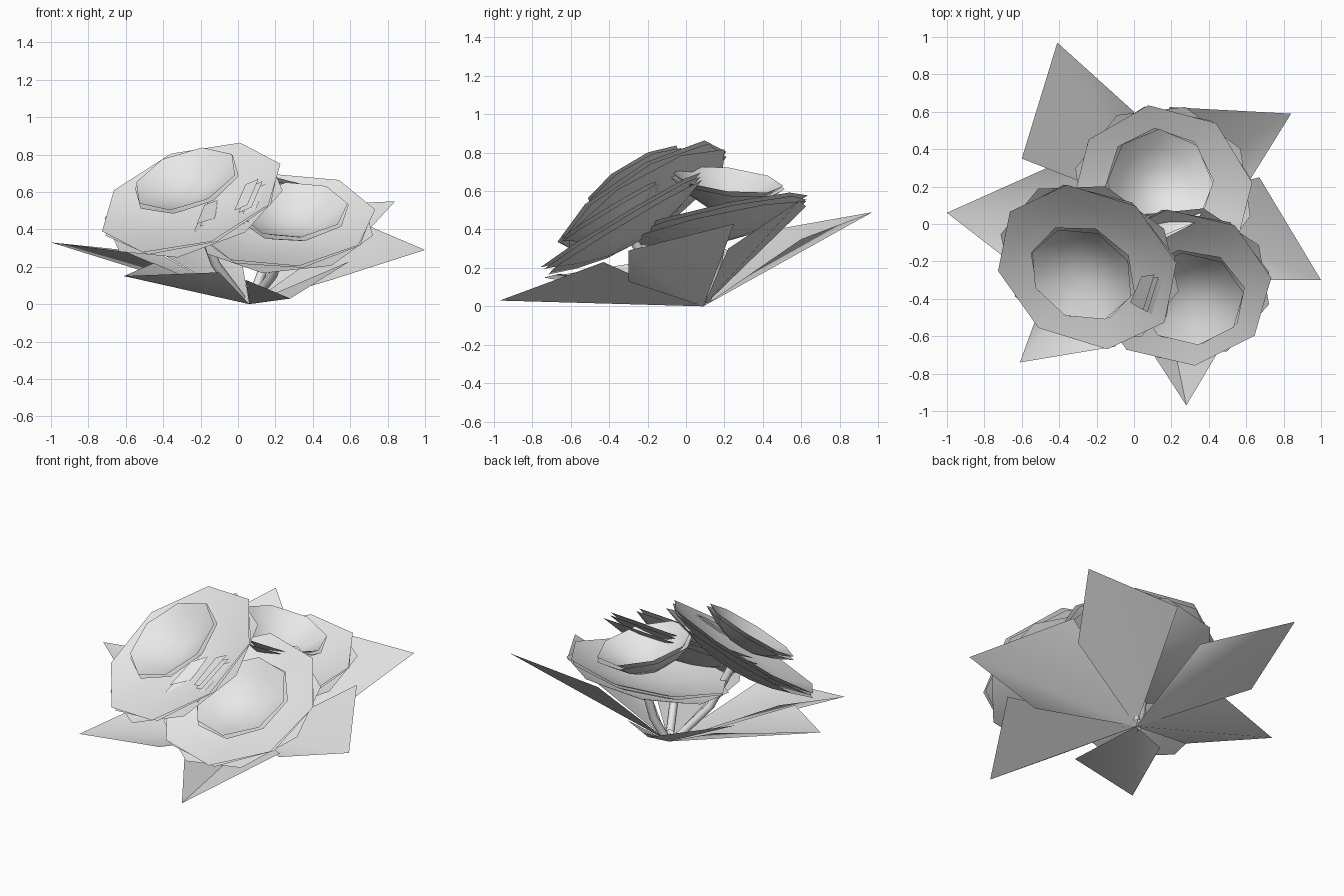
import bpy
import math
from mathutils import Vector, Matrix

cube = bpy.data.objects.get("Cube")
if cube:
    bpy.data.objects.remove(cube, do_unlink=True)

grey = bpy.data.materials.new("pale_grey")
grey.use_nodes = True
COLOUR = (0.8, 0.8, 0.8, 1)
grey.diffuse_color = COLOUR
grey.node_tree.nodes["Principled BSDF"].inputs["Base Color"].default_value = COLOUR


def make(name, verts, faces, angle=35):
    mesh = bpy.data.meshes.new(name)
    mesh.from_pydata([tuple(v) for v in verts], [], faces)
    mesh.materials.append(grey)
    obj = bpy.data.objects.new(name, mesh)
    bpy.context.collection.objects.link(obj)
    bpy.ops.object.select_all(action="DESELECT")
    obj.select_set(True)
    bpy.context.view_layer.objects.active = obj
    bpy.ops.object.shade_smooth_by_angle(angle=math.radians(angle))
    return obj


def bowl(name, centre, normal, radius, depth, phase, sides=8):
    """Thin eight-sided bowl whose rim lies at the centre, facing the normal."""
    n = Vector(normal).normalized()
    place = Matrix.Translation(centre) @ Vector((0, 0, 1)).rotation_difference(n).to_matrix().to_4x4()
    verts = [place @ Vector((0, 0, -depth))]
    for share, drop in ((0.35, 0.88), (0.7, 0.5), (1, 0)):
        for i in range(sides):
            a = math.radians(phase) + math.tau * i / sides
            verts.append(place @ Vector((radius * share * math.cos(a), radius * share * math.sin(a), -depth * drop)))
    faces = [(0, 1 + i, 1 + (i + 1) % sides) for i in range(sides)]
    for r in range(2):
        lo, hi = 1 + r * sides, 1 + (r + 1) * sides
        for i in range(sides):
            j = (i + 1) % sides
            faces.append((lo + i, hi + i, hi + j, lo + j))
    return make(name, verts, faces)


def stem(name, path, radius=0.025, sides=8):
    """Round stem through the path points."""
    verts, faces = [], []
    for k, p in enumerate(path):
        way = path[min(k + 1, len(path) - 1)] - path[max(k - 1, 0)]
        turn = way.to_track_quat("Z", "Y")
        for i in range(sides):
            a = math.tau * i / sides
            verts.append(p + turn @ Vector((radius * math.cos(a), radius * math.sin(a), 0)))
    for k in range(len(path) - 1):
        for i in range(sides):
            j = (i + 1) % sides
            faces.append((k * sides + i, k * sides + j, (k + 1) * sides + j, (k + 1) * sides + i))
    return make(name, verts, faces, 60)


# Leaves: kites folded along the midrib, spreading from one root
ROOT = Vector((0.06, 0.09, 0))
leaves = {
    "back_right": ((-0.41, 0.97, 0.49), (0.0, 0.6, 0.35), (-0.6, 0.35, 0.38)),
    "back_left": ((0.84, 0.59, 0.55), (0.61, 0.22, 0.3), (0.19, 0.625, 0.52)),
    "left": ((1.0, -0.3, 0.29), (0.5, -0.3, 0.13), (0.67, 0.25, 0.43)),
    "front": ((0.28, -0.97, 0.03), (0.04, -0.6, 0.13), (0.6, -0.43, 0.23)),
    "front_right": ((-0.61, -0.74, 0.15), (-0.45, -0.3, 0.22), (-0.1, -0.655, 0.17)),
    "right": ((-1.0, 0.06, 0.33), (-0.42, 0.32, 0.27), (-0.6, -0.25, 0.28)),
}
for name, (tip, side_a, side_b) in leaves.items():
    make("leaf_" + name, [ROOT, side_a, tip, side_b], [(0, 1, 2), (0, 2, 3)], 60)

# Flowers: outer centre, facing, radius, then cup centre, facing, radius, depth, turn
flowers = {
    "right": ((-0.25, -0.23, 0.57), (-0.35, -0.62, 1), 0.51,
              (-0.28, -0.27, 0.67), (-0.35, -0.62, 1), 0.29, 0.1, 22),
    "left": ((0.25, -0.34, 0.45), (-0.05, -0.6, 1), 0.49,
             (0.3, -0.4, 0.505), (-0.05, -0.6, 1), 0.29, 0.11, 8),
    "back": ((0.15, 0.16, 0.48), (-0.1, -0.22, 1), 0.49,
             (0.14, 0.22, 0.66), (0.22, 0.12, 1), 0.29, 0.15, 0),
}
# Outer petal layers: drop below the rim, size, turn
layers = ((0, 1, 8), (0.018, 0.985, 11), (0.045, 0.99, 30))
for name, (centre, facing, radius, cup_centre, cup_facing, cup_radius, cup_depth, turn) in flowers.items():
    n = Vector(facing).normalized()
    for k, (drop, size, phase) in enumerate(layers):
        bowl(f"outer_petals_{name}_{k + 1}", Vector(centre) - n * drop, facing, radius * size, 0.1, phase)
    cup_n = Vector(cup_facing).normalized()
    for k in range(2):
        bowl(f"cup_{name}_{k + 1}", Vector(cup_centre) - cup_n * 0.02 * k,
             cup_facing, cup_radius * (1 + 0.03 * k), cup_depth, turn + 4 * k)
    # Stem bends outward first, then rises to the flower
    top = Vector(centre) - n * 0.12
    foot = ROOT.lerp(top, 0.15)
    foot.z = 0.03
    bend = ROOT.lerp(top, 0.65)
    bend.z = top.z * 0.45
    stem("stem_" + name, [foot, bend, top])

# Loose small petals standing between the flowers
for k in range(3):
    shift = Vector((0.022 * k - 0.02, -0.012 * k, -0.012 * k))
    corners = ((0.0, -0.42, 0.5), (0.06, -0.28, 0.64), (0.13, -0.27, 0.67), (0.07, -0.46, 0.53))
    make(f"small_petal_left_{k + 1}", [Vector(c) + shift for c in corners], [(0, 1, 2, 3)])
for k in range(2):
    shift = Vector((0.015 * k, 0.02 * k, -0.015 * k))
    corners = ((-0.22, -0.38, 0.43), (-0.18, -0.22, 0.53), (-0.05, -0.09, 0.58), (-0.12, -0.3, 0.46))
    make(f"small_petal_right_{k + 1}", [Vector(c) + shift for c in corners], [(0, 1, 2, 3)])
